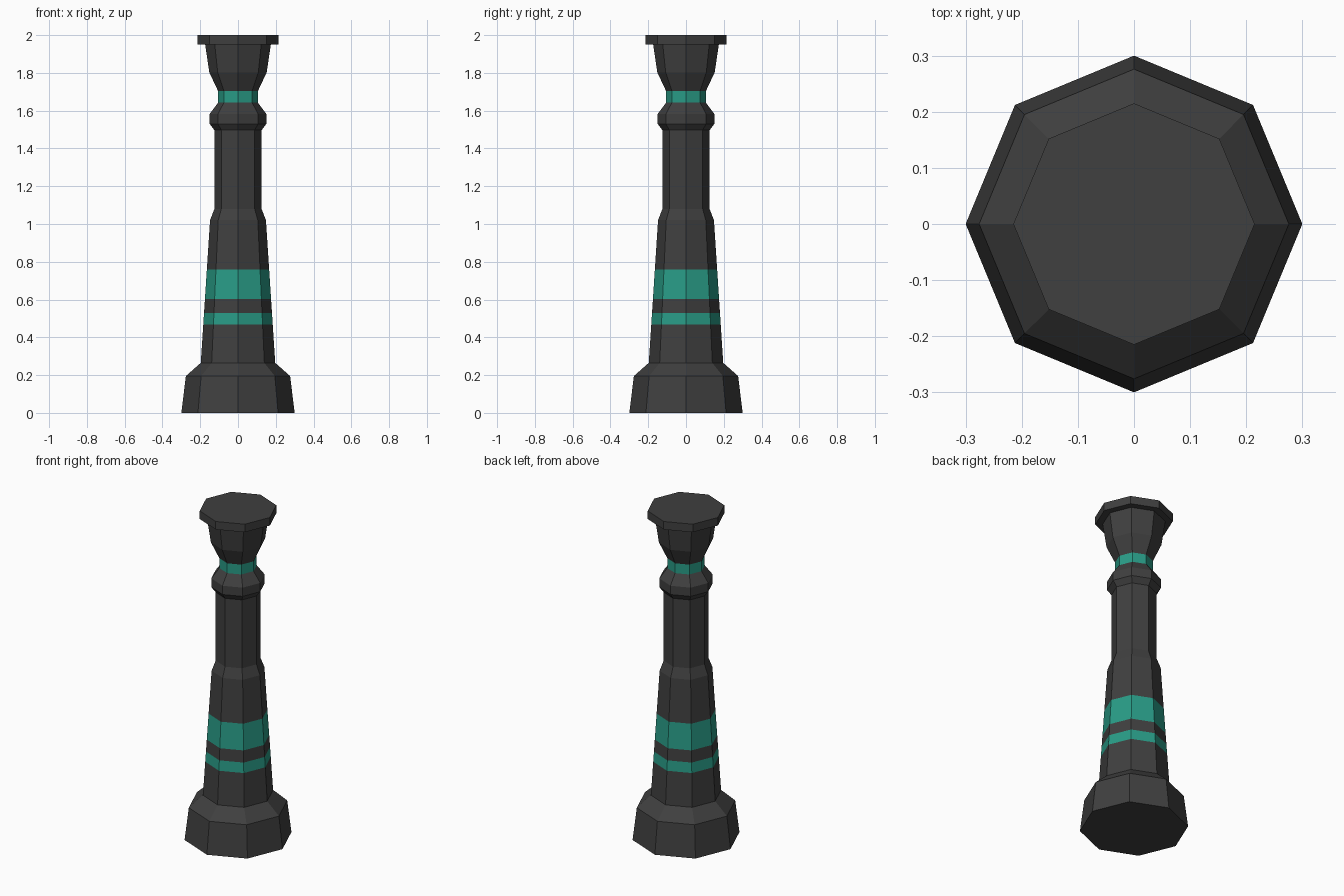
import bpy, bmesh
from math import cos, sin, pi

if "Cube" in bpy.data.objects:
    bpy.data.objects.remove(bpy.data.objects["Cube"])

SIDES = 8

def material(name, rgb):
    m = bpy.data.materials.new(name)
    m.diffuse_color = (*rgb, 1)
    m.use_nodes = True
    m.node_tree.nodes["Principled BSDF"].inputs["Base Color"].default_value = m.diffuse_color
    return m

DARK = material("dark_metal", (0.05, 0.05, 0.05))
TEAL = material("teal_trim", (0.022, 0.33, 0.24))

def lathe(name, profile, mat, cap_bottom=False, cap_top=False):
    """Eight-sided shell through (radius, z) points."""
    bm = bmesh.new()
    rings = [[bm.verts.new((r * cos(2 * pi * i / SIDES), r * sin(2 * pi * i / SIDES), z))
              for i in range(SIDES)] for r, z in profile]
    for a, b in zip(rings, rings[1:]):
        for i in range(SIDES):
            j = (i + 1) % SIDES
            bm.faces.new((a[i], a[j], b[j], b[i]))
    if cap_bottom:
        bm.faces.new(rings[0][::-1])
    if cap_top:
        bm.faces.new(rings[-1])
    mesh = bpy.data.meshes.new(name)
    bm.to_mesh(mesh)
    bm.free()
    mesh.materials.append(mat)
    bpy.context.collection.objects.link(bpy.data.objects.new(name, mesh))

def taper(z):
    """Radius of the tapering lower shaft at height z."""
    return 0.197 + (0.148 - 0.197) * (z - 0.265) / (1.02 - 0.265)

# Foot
lathe("foot", [(0.30, 0), (0.276, 0.195), (0.197, 0.265)], DARK, cap_bottom=True)

# Tapered lower shaft with two teal bands
cuts = [0.265, 0.468, 0.53, 0.602, 0.76, 1.02]
names = ["lower_shaft", "narrow_band", "shaft_gap", "wide_band", "middle_shaft"]
for i, name in enumerate(names):
    lathe(name, [(taper(z), z) for z in cuts[i:i + 2]], TEAL if i % 2 else DARK)

# Straight upper shaft and collar
lathe("upper_shaft", [(0.148, 1.02), (0.125, 1.08), (0.125, 1.497)], DARK)
lathe("collar", [(0.125, 1.497), (0.15, 1.53), (0.15, 1.583), (0.105, 1.643)], DARK)

# Teal neck ring
lathe("neck_band", [(0.105, 1.643), (0.105, 1.703)], TEAL)

# Flared capital and flat top plate
lathe("capital", [(0.105, 1.703), (0.152, 1.803), (0.174, 1.951)], DARK)
lathe("top_plate", [(0.174, 1.951), (0.215, 1.951), (0.215, 2.0)], DARK, cap_top=True)
